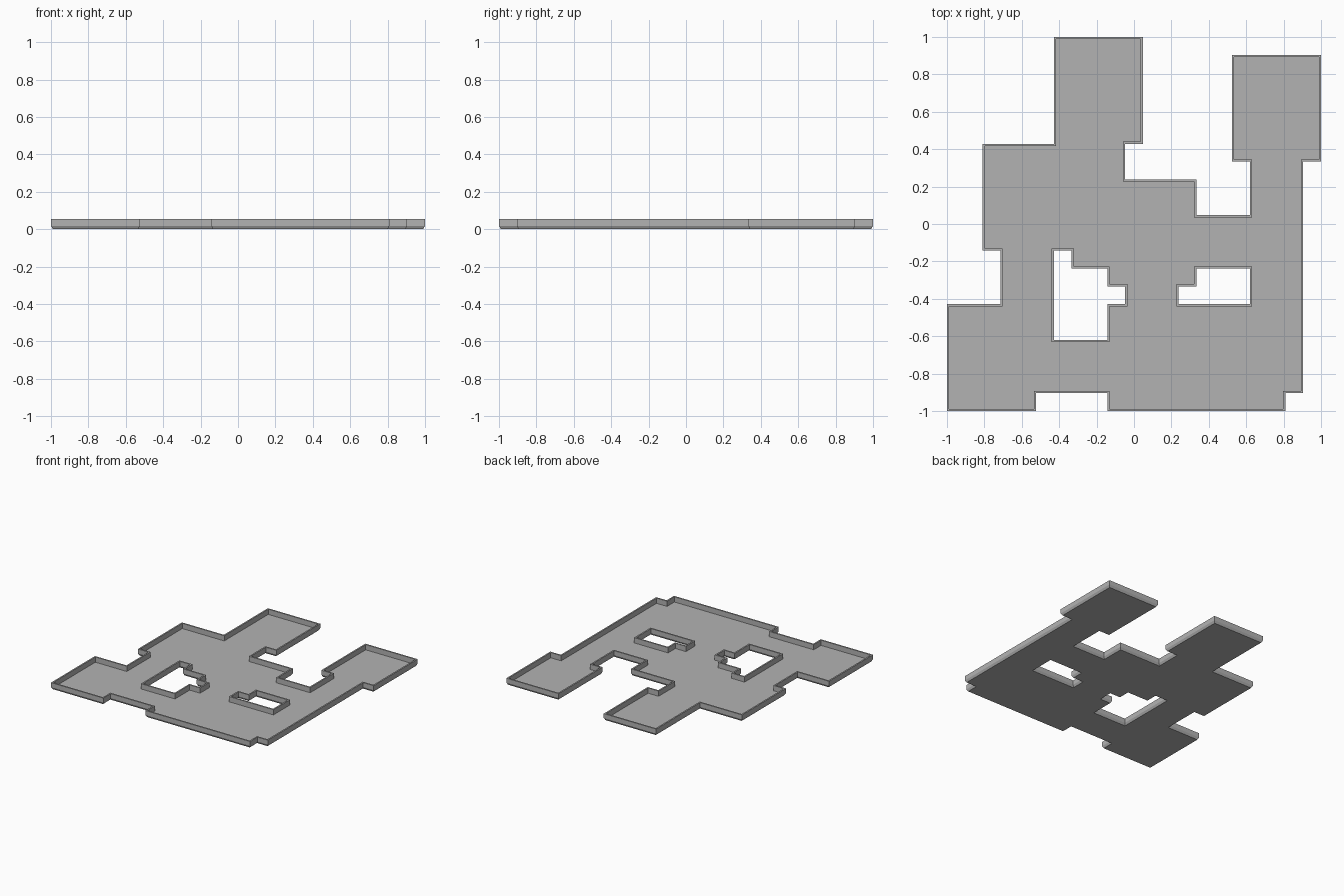
import bpy, bmesh
from mathutils import Vector

if "Cube" in bpy.data.objects:
    bpy.data.objects.remove(bpy.data.objects["Cube"])

CELL = 2 / 21          # the plan lies on a 21 x 21 lattice

# Plan loops in lattice steps, material always on the left of the path
OUTLINE = [(0, 0), (5, 0), (5, 1), (9, 1), (9, 0), (19, 0), (19, 1), (20, 1),
           (20, 14), (21, 14), (21, 20), (16, 20), (16, 14), (17, 14),
           (17, 11), (14, 11), (14, 13), (10, 13), (10, 15), (11, 15),
           (11, 21), (6, 21), (6, 15), (2, 15), (2, 9), (3, 9), (3, 6), (0, 6)]
LARGE_HOLE = [(6, 4), (9, 4), (9, 6), (10, 6), (10, 7), (9, 7), (9, 8),
              (7, 8), (7, 9), (6, 9)][::-1]
SMALL_HOLE = [(13, 6), (17, 6), (17, 8), (14, 8), (14, 7), (13, 7)][::-1]

# Rim section (inset, height): chamfered foot, outer wall, lip, inner wall
SECTION = [(0.010, 0.0), (0.0, 0.018), (0.0, 0.055), (0.012, 0.055), (0.012, 0.012)]


def inset_loop(loop, d):
    """Offset a right-angled loop by d towards its left side."""
    pts = [Vector((x * CELL - 1, y * CELL - 1)) for x, y in loop]
    out = []
    for i, p in enumerate(pts):
        a = (p - pts[i - 1]).normalized()
        b = (pts[(i + 1) % len(pts)] - p).normalized()
        out.append(p + d * Vector((-a.y - b.y, a.x + b.x)))
    return out


bm = bmesh.new()
underside, floor = [], []
for loop in (OUTLINE, LARGE_HOLE, SMALL_HOLE):
    # Sweep the rim section around the loop
    rings = [[bm.verts.new((p.x, p.y, z)) for p in inset_loop(loop, d)]
             for d, z in SECTION]
    n = len(loop)
    for low, high in zip(rings, rings[1:]):
        for i in range(n):
            j = (i + 1) % n
            bm.faces.new((low[i], low[j], high[j], high[i]))
    for ring, edges in ((rings[0], underside), (rings[-1], floor)):
        edges += [bm.edges.get((ring[i], ring[(i + 1) % n])) for i in range(n)]

# Flat floor and underside, filled around the holes
for edges, direction in ((underside, -1), (floor, 1)):
    bmesh.ops.triangle_fill(bm, edges=edges, use_beauty=True,
                            normal=(0, 0, direction))
bmesh.ops.recalc_face_normals(bm, faces=bm.faces[:])

mesh = bpy.data.meshes.new("floor_tray")
bm.to_mesh(mesh)
bm.free()
tray = bpy.data.objects.new("floor_tray", mesh)
bpy.context.collection.objects.link(tray)

grey = bpy.data.materials.new("plain grey")
grey.diffuse_color = (0.45, 0.45, 0.45, 1)
grey.use_nodes = True
grey.node_tree.nodes["Principled BSDF"].inputs["Base Color"].default_value = grey.diffuse_color
mesh.materials.append(grey)
